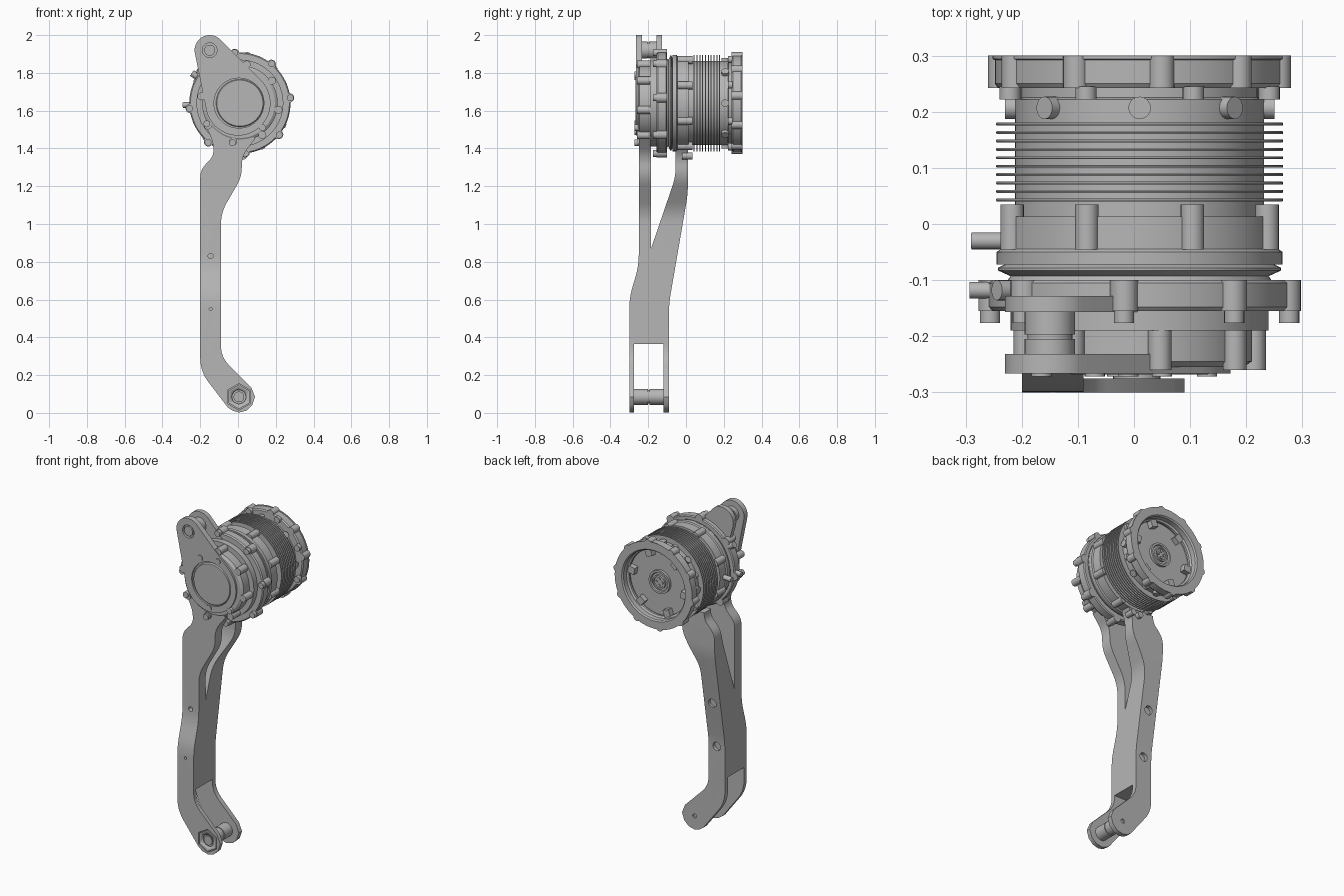
import bpy, bmesh, math
from mathutils import Vector, Matrix, geometry

old = bpy.data.objects.get("Cube")
if old:
    bpy.data.objects.remove(old)

steel = bpy.data.materials.new("steel_grey")
steel.use_nodes = True
GREY = (0.47, 0.47, 0.47, 1)
steel.diffuse_color = GREY
steel.node_tree.nodes["Principled BSDF"].inputs["Base Color"].default_value = GREY

CX, CZ = 0.01, 1.64          # drum axis, running along y
EAR = (-0.15, 1.92)          # upper pivot
FOOT = (0.005, 0.085)        # lower pivot


def finish(name, bm):
    bmesh.ops.remove_doubles(bm, verts=bm.verts, dist=1e-5)
    bmesh.ops.recalc_face_normals(bm, faces=bm.faces)
    mesh = bpy.data.meshes.new(name)
    bm.to_mesh(mesh)
    bm.free()
    ob = bpy.data.objects.new(name, mesh)
    bpy.context.collection.objects.link(ob)
    mesh.materials.append(steel)
    return ob


def activate(ob):
    bpy.ops.object.select_all(action='DESELECT')
    ob.select_set(True)
    bpy.context.view_layer.objects.active = ob


def smooth(ob):
    activate(ob)
    bpy.ops.object.shade_smooth_by_angle(angle=math.radians(30))
    return ob


def prism(name, pts, lo, hi, axis='Y'):
    """Extrude a 2D outline along y (points are x,z) or x (points are y,z)."""
    bm = bmesh.new()
    place = (lambda a, b, d: (a, d, b)) if axis == 'Y' else (lambda a, b, d: (d, a, b))
    face = bm.faces.new([bm.verts.new(place(a, b, lo)) for a, b in pts])
    out = bmesh.ops.extrude_face_region(bm, geom=[face])
    move = Vector(place(0, 0, hi - lo))
    bmesh.ops.translate(bm, verts=[v for v in out["geom"] if isinstance(v, bmesh.types.BMVert)], vec=move)
    return smooth(finish(name, bm))


def circle(c, r, n=32, start=0.0):
    return [(c[0] + r * math.cos(start + math.tau * i / n),
             c[1] + r * math.sin(start + math.tau * i / n)) for i in range(n)]


def hull(*discs):
    pts = [p for c, r in discs for p in circle(c, r, 48)]
    return [pts[i] for i in geometry.convex_hull_2d(pts)]


def rounded(corners, steps=6):
    """Soften polygon corners given as (a, b, cut length)."""
    pts, n = [], len(corners)
    for i, (a, b, r) in enumerate(corners):
        p = Vector((a, b))
        if r == 0:
            pts.append(p)
            continue
        s = p + (Vector(corners[i - 1][:2]) - p).normalized() * r
        e = p + (Vector(corners[(i + 1) % n][:2]) - p).normalized() * r
        for k in range(steps + 1):
            t = k / steps
            pts.append(s * (1 - t) ** 2 + p * 2 * t * (1 - t) + e * t * t)
    return [tuple(p) for p in pts]


def lathe(name, profile, segs=72):
    """Spin (radius, y) points around the drum axis."""
    bm = bmesh.new()
    rows = [[bm.verts.new((CX + r * math.cos(math.tau * i / segs), y,
                           CZ + r * math.sin(math.tau * i / segs))) for i in range(segs)]
            if r > 0 else [bm.verts.new((CX, y, CZ))] * segs for r, y in profile]
    for a, b in zip(rows, rows[1:]):
        for i in range(segs):
            j = (i + 1) % segs
            bm.faces.new(list(dict.fromkeys((a[i], a[j], b[j], b[i]))))
    return smooth(finish(name, bm))


def polar(r, deg):
    t = math.radians(deg)
    return (CX + r * math.sin(t), CZ + r * math.cos(t))


def lugs(name, count, offset, dist, r, lo, hi):
    """Ring of round bosses parallel to the drum axis."""
    for i in range(count):
        prism(f"{name}_{i + 1}", circle(polar(dist, offset + i * 360 / count), r, 20), lo, hi)


def radial_screw(name, y, deg, inner, outer, r):
    bm = bmesh.new()
    d = Vector((math.sin(math.radians(deg)), 0, math.cos(math.radians(deg))))
    mat = Matrix.Translation(Vector((CX, y, CZ)) + d * (inner + outer) / 2) @ \
        Vector((0, 0, 1)).rotation_difference(d).to_matrix().to_4x4()
    bmesh.ops.create_cone(bm, cap_ends=True, segments=20, radius1=r, radius2=r,
                          depth=outer - inner, matrix=mat)
    smooth(finish(name, bm))


def boolean(ob, cutter, operation='DIFFERENCE'):
    mod = ob.modifiers.new("cut", 'BOOLEAN')
    mod.operation, mod.object, mod.solver = operation, cutter, 'EXACT'
    activate(ob)
    bpy.ops.object.modifier_apply(modifier=mod.name)
    bpy.data.objects.remove(cutter)


# Forked arm: front outline crossed with side outline
arm = prism("forked_arm", rounded([
    (-0.20, 0.22, .07), (-0.055, 0.03, 0), (-0.03, 0.012, 0), (0.005, 0.002, 0), (0.045, 0.012, 0),
    (0.075, 0.04, 0), (0.09, 0.085, 0), (0.07, 0.135, 0), (-0.09, 0.295, .06), (-0.09, 1.06, .06),
    (0.02, 1.25, .05), (0.02, 1.36, .05), (0.09, 1.45, 0), (0.05, 1.5, 0), (-0.14, 1.54, 0),
    (-0.18, 1.54, 0), (-0.13, 1.43, .04), (-0.13, 1.36, .03), (-0.20, 1.285, .04)]), -0.32, 0.05)
side = prism("side_cutter", rounded([
    (-0.30, -0.05, 0), (-0.09, -0.05, 0), (-0.09, 0.58, .05), (0.01, 1.16, .05), (0.01, 1.40, 0),
    (-0.055, 1.40, 0), (-0.055, 1.25, .05), (-0.185, 0.87, 0), (-0.185, 1.54, 0), (-0.25, 1.54, 0),
    (-0.25, 0.78, .06), (-0.30, 0.61, .06)]), -0.4, 0.3, 'X')
boolean(arm, side, 'INTERSECT')
boolean(arm, prism("clevis_cutter", [(-0.275, -0.1), (-0.12, -0.1), (-0.12, 0.365), (-0.275, 0.365)],
                   -0.4, 0.3, 'X'))
for z, back, r in ((0.83, -0.065, 0.014), (0.55, -0.11, 0.008)):
    boolean(arm, prism("hole_cutter", circle((-0.145, z), r, 20), -0.4, -0.22))
    boolean(arm, prism("bore_cutter", circle((-0.145, z), 0.026, 24), back, 0.1))
boolean(arm, prism("nut_seat_cutter", circle(FOOT, 0.07, 6, math.pi / 6), -0.4, -0.288))
boolean(arm, prism("cap_seat_cutter", circle(FOOT, 0.013, 16), -0.1, 0))
smooth(arm)

# Lower pivot pin with nut sunk into the clevis
prism("lower_pin", circle(FOOT, 0.036), -0.28, -0.115)
for i, (lo, hi) in enumerate(((-0.276, -0.2), (-0.194, -0.119))):
    prism(f"lower_pin_sleeve_{i + 1}", circle(FOOT, 0.042), lo, hi)
nut = prism("lower_nut", circle(FOOT, 0.065, 6, math.pi / 6), -0.3, -0.285)
boolean(nut, prism("nut_cutter", circle(FOOT, 0.037), -0.4, -0.29))
prism("lower_bolt_end", circle(FOOT, 0.028), -0.298, -0.285)

# Drum core from front cover to rear neck
lathe("drum_body", [
    (0, -0.255), (.185, -0.255), (.2, -0.245), (.2, -0.19), (.23, -0.19), (.23, -0.155),
    (.262, -0.155), (.268, -0.148), (.268, -0.105), (.262, -0.1), (.235, -0.1), (.23, -0.093),
    (.252, -0.083), (.252, -0.078), (.24, -0.072), (.255, -0.072), (.255, -0.05), (.248, -0.045),
    (.248, 0.013), (.222, 0.013), (.222, 0.18), (.222, 0.222), (.212, 0.225),
    (.212, 0.245), (.205, 0.245), (.205, 0.23), (0, 0.23)])
for i in range(10):
    y = 0.043 + i * 0.015
    lathe(f"cooling_fin_{i + 1}", [(.21, y - .0025), (.255, y - .0025), (.256, y),
                                   (.255, y + .0025), (.21, y + .0025)])

# Rear flange with open recess
lathe("rear_flange", [(.2, .242), (.252, .242), (.258, .25), (.258, .292), (.262, .294), (.262, .3),
                      (.215, .3), (.208, .292), (.208, .262), (.198, .255), (.198, .242)])
lathe("rear_hub_ring", [(.07, .225), (.07, .246), (.058, .246), (.054, .238), (0, .238)])
lathe("rear_hub_boss", [(.042, .235), (.042, .25), (.034, .25), (.032, .244), (0, .244)])
for deg in range(20, 380, 60):
    prism(f"rear_cleat_{deg}", circle(polar(.18, deg), .03, 4, math.radians(45 - deg)), .225, .262)
lugs("rear_hub_spoke", 4, 0, .02, .008, .24, .25)
lugs("rear_flange_lug", 10, 9, .25, .023, .242, .3)
lugs("rear_flange_bolt", 8, 22.5, .25, .019, .222, .245)

# Bosses on middle and front rings
lugs("middle_lug", 8, 22.5, .246, .021, -0.045, .035)
lugs("front_ring_lug", 8, -6, .264, .025, -0.155, -0.1)
lugs("front_ring_bolt", 8, -6, .268, .018, -0.176, -0.15)
lugs("cover_lug", 8, 10, .207, .021, -0.26, -0.19)

# Radial screws and side connectors
for deg in range(0, 360, 45):
    radial_screw(f"radial_screw_{deg}", .207, deg, .2, .24, .02)
radial_screw("side_plug", -0.03, 268, .2, .3, .015)
radial_screw("ring_plug_low", -0.118, 268, .2, .303, .015)
radial_screw("ring_plug_high", -0.118, 302, .2, .3, .018)
for i, x in enumerate((-0.02, 0.03)):
    prism(f"fork_bolt_{i + 1}", circle((x, 1.36), 0.018, 20), -0.02, 0.035)

# Upper link plate with hub window, rear ear and pivot pin
link = prism("upper_link", hull((EAR, .08), ((0.0, CZ), .172)), -0.266, -0.232)
boolean(link, prism("hub_cutter", circle((0.005, CZ), .132, 64), -0.4, 0))
boolean(link, prism("bolt_seat_cutter", circle(EAR, .039), -0.4, -0.248))
smooth(link)
lathe("hub_disc", [(.126, -0.24), (.126, -0.262), (.122, -0.268), (0, -0.268)])
for i, pos in enumerate(((.05, 1.79), (-.07, 1.78), (.13, 1.51), (-.01, 1.49), (-.165, 1.53), (-.03, 1.43))):
    prism(f"face_bolt_{i + 1}", circle(pos, .018, 20), -0.272, -0.23)
prism("rear_ear", hull((EAR, .08), ((-0.05, 1.74), .13)), -0.157, -0.128)
prism("upper_pin", circle(EAR, .04), -0.24, -0.14)
for i, (lo, hi) in enumerate(((-0.232, -0.205), (-0.197, -0.157))):
    prism(f"upper_pin_collar_{i + 1}", circle(EAR, .045), lo, hi)
prism("upper_bolt_head", circle(EAR, .029), -0.264, -0.24)
